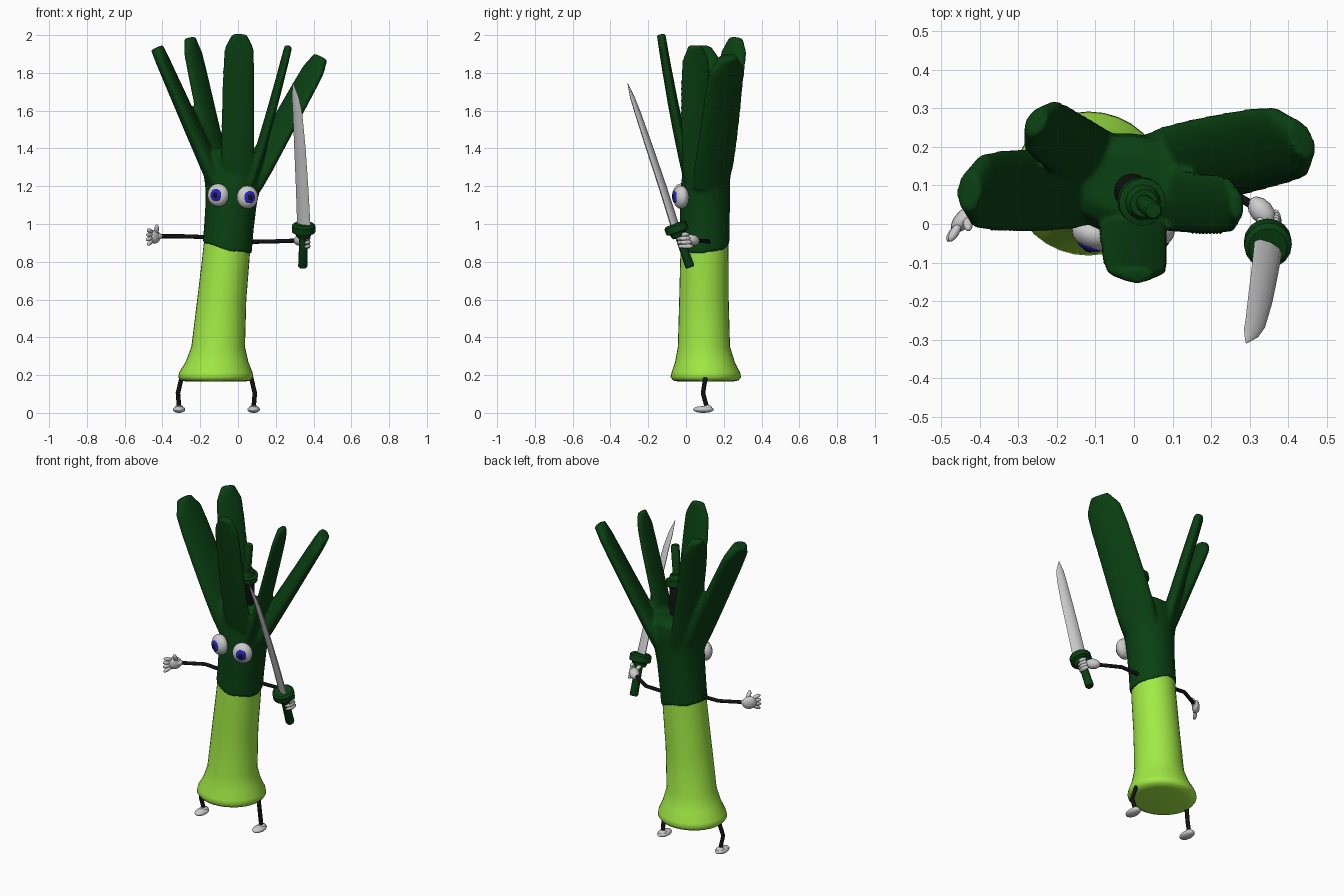
import bpy, bmesh
from math import sin, cos, pi, radians
from mathutils import Vector as V, Matrix as M

if "Cube" in bpy.data.objects:
    bpy.data.objects.remove(bpy.data.objects["Cube"])


def mat(name, rgb):
    m = bpy.data.materials.new(name)
    m.diffuse_color = (*rgb, 1)
    m.use_nodes = True
    m.node_tree.nodes["Principled BSDF"].inputs["Base Color"].default_value = m.diffuse_color
    return m


DARK = mat("dark_green", (0.003, 0.052, 0.006))
LIGHT = mat("light_green", (0.36, 0.82, 0.06))
BLACK = mat("black", (0.006, 0.006, 0.006))
BLUE = mat("blue", (0.02, 0.015, 0.55))


def finish(bm, name, material=None, angle=40):
    bmesh.ops.recalc_face_normals(bm, faces=bm.faces)
    me = bpy.data.meshes.new(name)
    bm.to_mesh(me)
    bm.free()
    ob = bpy.data.objects.new(name, me)
    bpy.context.collection.objects.link(ob)
    if material:
        me.materials.append(material)
    bpy.ops.object.select_all(action='DESELECT')
    ob.select_set(True)
    bpy.context.view_layer.objects.active = ob
    bpy.ops.object.shade_smooth_by_angle(angle=radians(angle))
    return ob


def loft(bm, rings, n=16, lift=None):
    """Skin elliptical rings (centre, half axis u, half axis v), capped at both ends."""
    loops = []
    for i, (c, u, v) in enumerate(rings):
        loop = []
        for k in range(n):
            a = 2 * pi * k / n
            p = V(c) + V(u) * cos(a) + V(v) * sin(a)
            if lift and i == 0:
                p.z += lift(a)
            loop.append(bm.verts.new(p))
        loops.append(loop)
    for a, b in zip(loops, loops[1:]):
        for k in range(n):
            bm.faces.new((a[k], a[(k + 1) % n], b[(k + 1) % n], b[k]))
    bm.faces.new(loops[0][::-1])
    bm.faces.new(loops[-1])


def upright(profile):
    return [((x, y, z), (rx, 0, 0), (0, ry, 0)) for z, x, y, rx, ry in profile]


def along(start, d, profile):
    """Round rings at (distance, radius) along a direction."""
    d = V(d).normalized()
    u = d.orthogonal().normalized()
    return [(V(start) + d * t, u * r, d.cross(u) * r) for t, r in profile]


def ellipsoid(bm, c, radii, rot=M.Identity(4), seg=20):
    bmesh.ops.create_uvsphere(bm, u_segments=seg, v_segments=seg // 2, radius=1,
                              matrix=M.Translation(V(c)) @ rot @ M.Diagonal((*radii, 1)))


def finger(bm, a, b, r):
    a, b = V(a), V(b)
    rot = (b - a).to_track_quat('Z', 'Y').to_matrix().to_4x4()
    ellipsoid(bm, (a + b) / 2, (r, r, (b - a).length / 2 + r * 0.5), rot, 12)


def limb(name, pts, r=0.011):
    cu = bpy.data.curves.new(name, 'CURVE')
    cu.dimensions = '3D'
    cu.bevel_depth = r
    cu.bevel_resolution = 2
    cu.use_fill_caps = True
    sp = cu.splines.new('POLY')
    sp.points.add(len(pts) - 1)
    for p, co in zip(sp.points, pts):
        p.co = (*co, 1)
    cu.materials.append(BLACK)
    bpy.context.collection.objects.link(bpy.data.objects.new(name, cu))


# pale stalk with flared foot
bm = bmesh.new()
loft(bm, upright([(0.165, -0.118, 0.105, 0.15, 0.14), (0.172, -0.118, 0.105, 0.185, 0.174),
                  (0.19, -0.118, 0.105, 0.199, 0.187), (0.215, -0.117, 0.105, 0.194, 0.181),
                  (0.27, -0.111, 0.10, 0.166, 0.158), (0.35, -0.105, 0.095, 0.142, 0.138),
                  (0.6, -0.086, 0.095, 0.130, 0.131), (0.8, -0.066, 0.097, 0.126, 0.128),
                  (1.0, -0.048, 0.099, 0.122, 0.124)]), 32)
finish(bm, "lower_stalk", LIGHT, 60)

# dark upper stalk with five leaves, blended into one skin
bm = bmesh.new()
loft(bm, upright([(0.875, -0.058, 0.098, 0.131, 0.132), (0.96, -0.05, 0.099, 0.132, 0.132),
                  (1.1, -0.037, 0.1, 0.136, 0.133), (1.2, -0.027, 0.103, 0.147, 0.131),
                  (1.3, -0.02, 0.11, 0.168, 0.126), (1.37, -0.018, 0.112, 0.17, 0.116),
                  (1.4, -0.018, 0.112, 0.12, 0.08)]), 32,
     lambda a: -0.032 * cos(a + 0.4) + 0.008 * sin(5 * a))
# root, middle, tip, direction of the flat width in degrees, half width, half thickness
LEAVES = [((-0.10, 0.10, 1.2), (-0.25, 0.09, 1.53), (-0.43, 0.085, 1.935), 82, 0.112, 0.039),
          ((-0.08, 0.15, 1.18), (-0.16, 0.20, 1.55), (-0.255, 0.265, 1.985), 58, 0.088, 0.032),
          ((-0.003, 0.03, 1.2), (0.0, -0.055, 1.57), (0.008, -0.132, 2.005), 0, 0.09, 0.026),
          ((0.05, 0.07, 1.18), (0.15, 0.055, 1.5), (0.268, 0.05, 1.945), 95, 0.084, 0.023),
          ((0.06, 0.13, 1.2), (0.225, 0.175, 1.5), (0.438, 0.22, 1.885), 122, 0.118, 0.038)]
for root, mid, tip, ang, w, th in LEAVES:
    root, mid, tip = V(root), V(mid), V(tip)
    ctrl = 2 * mid - (root + tip) / 2
    wide = V((cos(radians(ang)), sin(radians(ang)), 0))
    rings = []
    for t, s in ((0, .9), (.2, 1), (.4, 1), (.6, .98), (.8, .95), (.92, .88), (1, .45)):
        c = root * (1 - t) ** 2 + ctrl * 2 * t * (1 - t) + tip * t * t
        d = ((ctrl - root) * (1 - t) + (tip - ctrl) * t).normalized()
        u = (wide - d * wide.dot(d)).normalized()
        rings.append((c, u * w * s, d.cross(u) * th * (1.35 - 0.45 * t)))
    loft(bm, rings, 16)
top = finish(bm, "upper_stalk_and_leaves", DARK, 180)
rm = top.modifiers.new("blend", 'REMESH')
rm.mode = 'VOXEL'
rm.voxel_size = 0.009
rm.use_smooth_shade = True
sm = top.modifiers.new("soften", 'SMOOTH')
sm.factor = 0.5
sm.iterations = 8

# eyes, turned slightly outwards
for side, s, c in (("left", -1, V((-0.105, -0.027, 1.153))), ("right", 1, V((0.05, -0.027, 1.142)))):
    rot = M.Rotation(s * radians(20), 4, 'Z')
    n = rot @ V((0, -1, 0))
    for part, off, radii, m in (("eye", 0, (0.058, 0.041, 0.061), None),
                                ("iris", 0.032, (0.031, 0.013, 0.033), BLUE),
                                ("pupil", 0.040, (0.015, 0.008, 0.017), BLACK)):
        bm = bmesh.new()
        ellipsoid(bm, c + n * off, radii, rot, 24)
        finish(bm, f"{side}_{part}", m, 180)

# arms and legs
limb("left_arm", [(-0.15, 0.09, 0.93), (-0.29, 0.095, 0.935), (-0.415, 0.03, 0.935)])
limb("right_arm", [(0.04, 0.12, 0.905), (0.19, 0.12, 0.908), (0.33, 0.035, 0.913)])
for side, s, x in (("left", -1, -0.312), ("right", 1, 0.083)):
    limb(side + "_leg", [(x - s * 0.02, 0.103, 0.21), (x - s * 0.012, 0.102, 0.18),
                         (x + s * 0.006, 0.09, 0.105), (x, 0.11, 0.03)], 0.012)
    bm = bmesh.new()
    ellipsoid(bm, (x, 0.092, 0.018), (0.033, 0.055, 0.018))
    ellipsoid(bm, (x, 0.112, 0.025), (0.024, 0.026, 0.018))
    finish(bm, side + "_foot", None, 180)

# open left hand: flat palm, four fingers and a thumb
bm = bmesh.new()
ellipsoid(bm, (-0.443, 0.012, 0.933), (0.022, 0.042, 0.037), M.Rotation(radians(-42), 4, 'Z'))
for k in (-1.5, -0.5, 0.5, 1.5):
    finger(bm, (-0.455, -0.004, 0.935 + 0.015 * k),
           (-0.484 + 0.005 * abs(k), -0.04, 0.93 + 0.026 * k), 0.012)
finger(bm, (-0.432, 0.015, 0.95), (-0.43, -0.012, 0.992), 0.013)
finger(bm, (-0.408, 0.034, 0.935), (-0.44, 0.015, 0.935), 0.018)
finish(bm, "left_hand", None, 180)

# right hand wrapped round the grip
bm = bmesh.new()
finger(bm, (0.312, 0.055, 0.91), (0.35, 0.012, 0.92), 0.03)
for k in range(4):
    z = 0.882 + 0.021 * k
    y = -0.022 - 0.33 * (z - 0.91)
    finger(bm, (0.368, y + 0.045, z), (0.373, y - 0.008, z), 0.013)
    finger(bm, (0.375, y - 0.008, z), (0.35, y - 0.02, z), 0.011)
finger(bm, (0.33, 0.02, 0.93), (0.325, -0.03, 0.95), 0.012)
finish(bm, "right_hand", None, 180)


# sword hilts: grip and round guard, one held and one sheathed
def hilt(name, pommel, d):
    bm = bmesh.new()
    loft(bm, along(pommel, d, [(0, 0.02), (0.008, 0.025), (0.19, 0.022)]), 10)
    loft(bm, along(pommel, d, [(0.17, 0.036), (0.195, 0.046), (0.2, 0.062),
                               (0.235, 0.062), (0.245, 0.05)]), 16)
    finish(bm, name, DARK)


hilt("held_sword_hilt", (0.343, 0.022, 0.77), (0.02, -0.33, 0.94))
hilt("sheathed_sword_hilt", (0.05, 0.035, 1.79), (-0.035, 0.028, -0.25))
bm = bmesh.new()
loft(bm, along((0.018, 0.061, 1.555), (-0.035, 0.035, -0.25), [(0, 0.045), (0.36, 0.05)]), 16)
finish(bm, "scabbard", BLACK)

# slightly curved blade
bm = bmesh.new()
d = V((-0.06, -0.26, 0.76)).normalized()
u = V((0.87, -0.47, 0))
u = (u - d * u.dot(d)).normalized()
v = d.cross(u)
loft(bm, [(c, u * w, v * w * 0.4) for c, w in
          (((0.349, -0.055, 0.98), 0.040), ((0.339, -0.125, 1.2), 0.037),
           ((0.328, -0.192, 1.4), 0.034), ((0.315, -0.256, 1.59), 0.028),
           ((0.304, -0.284, 1.67), 0.021), ((0.291, -0.309, 1.745), 0.002))], 8)
finish(bm, "held_sword_blade", None, 50)
